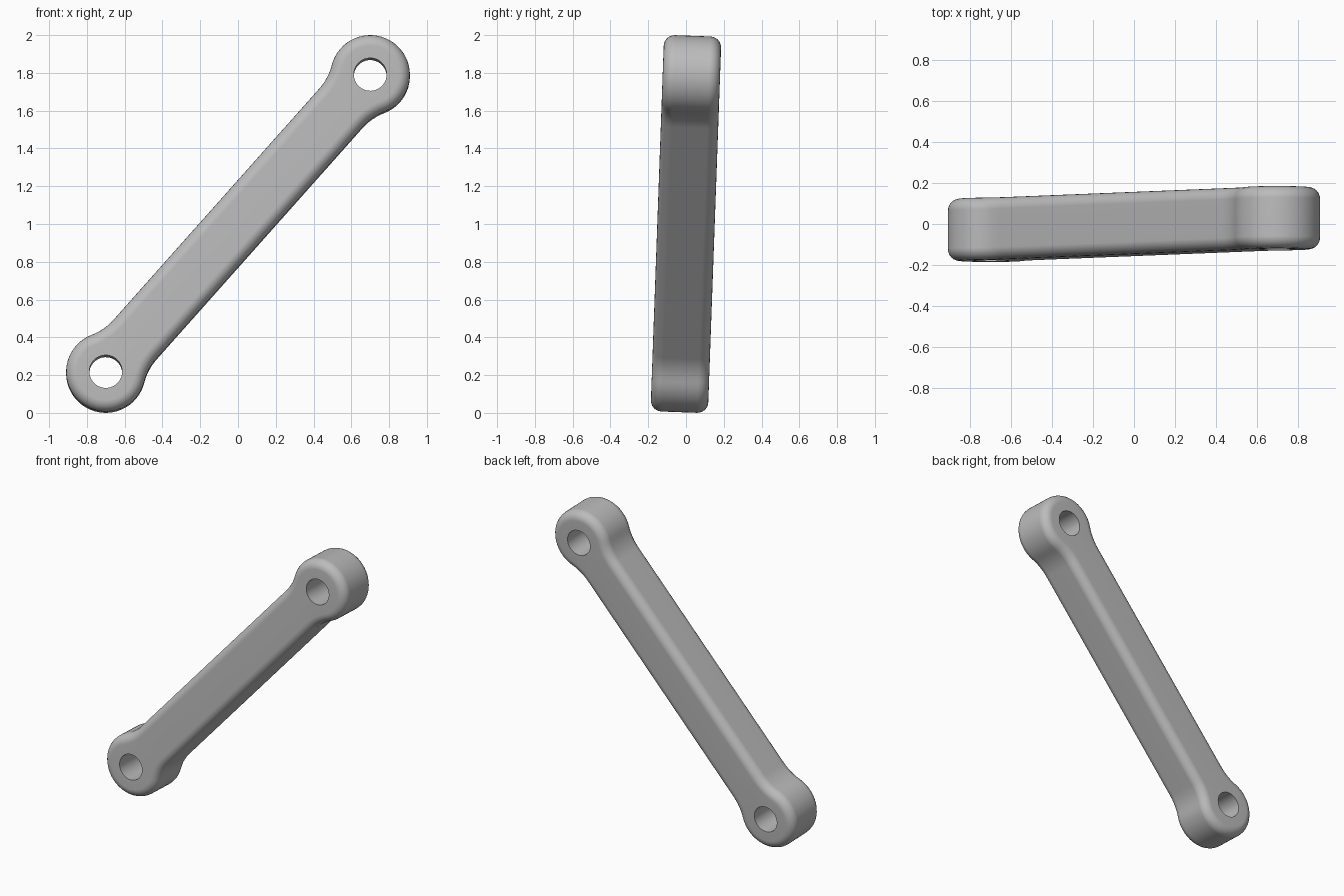
import bpy, bmesh
from math import sin, cos, pi, atan2, sqrt, hypot
from mathutils import Matrix, Vector

if "Cube" in bpy.data.objects:
    bpy.data.objects.remove(bpy.data.objects["Cube"], do_unlink=True)

# Dimensions of the link
END_X, END_Z = 0.70, 0.787
HALF_LENGTH = hypot(END_X, END_Z)
END_R, HOLE_R, HALF_WIDTH = 0.21, 0.087, 0.153
NECK_R, HALF_THICK, ROUND = 0.3, 0.152, 0.058
ROUND_STEPS = 6
TILT = -0.036


def arc(cx, cy, r, a0, a1, steps):
    angles = [a0 + (a1 - a0) * i / steps for i in range(steps + 1)]
    return [(cx + r * cos(a), cy + r * sin(a)) for a in angles]


def outline(inset):
    """Bar with two round ends and concave necks, shrunk by inset."""
    cy = HALF_WIDTH + NECK_R
    d = sqrt((END_R + NECK_R) ** 2 - cy ** 2)
    a = atan2(cy, -d)
    neck_x, neck_r = HALF_LENGTH - d, NECK_R + inset
    half = arc(neck_x, -cy, neck_r, pi / 2, pi - a, 6)
    half += arc(HALF_LENGTH, 0, END_R - inset, -a, a, 36)[1:-1]
    half += arc(neck_x, cy, neck_r, a - pi, -pi / 2, 6)
    return half + [(-x, -y) for x, y in half]


def add_loop(bm, points, height):
    verts = [bm.verts.new((x, y, height)) for x, y in points]
    edges = [bm.edges.new((v, verts[i - 1])) for i, v in enumerate(verts)]
    return verts, edges


def join(bm, lower, upper):
    for i in range(len(lower)):
        bm.faces.new((lower[i - 1], lower[i], upper[i], upper[i - 1]))


bm = bmesh.new()

# Rounded outer wall, as stacked outlines
quarter = [i / ROUND_STEPS * pi / 2 for i in range(ROUND_STEPS + 1)]
top = [(ROUND * (1 - cos(a)), HALF_THICK - ROUND * (1 - sin(a))) for a in quarter]
levels = [(inset, -h) for inset, h in reversed(top)] + top
loops = [add_loop(bm, outline(inset), h) for inset, h in levels]
for (lower, _), (upper, _) in zip(loops, loops[1:]):
    join(bm, lower, upper)

# Through holes at both ends
cap_edges = [list(loops[0][1]), list(loops[-1][1])]
for side in (-1, 1):
    circle = arc(side * HALF_LENGTH, 0, HOLE_R, 0, 2 * pi, 32)[:-1]
    low, low_edges = add_loop(bm, circle, -HALF_THICK)
    high, high_edges = add_loop(bm, circle, HALF_THICK)
    join(bm, low, high)
    cap_edges[0] += low_edges
    cap_edges[1] += high_edges

# Flat front and back
for edges, facing in zip(cap_edges, (-1, 1)):
    bmesh.ops.triangle_fill(bm, edges=edges, use_beauty=True,
                            use_dissolve=False, normal=Vector((0, 0, facing)))
bmesh.ops.recalc_face_normals(bm, faces=bm.faces)

# Stand it on its diagonal, leaning slightly back
s, c = END_X / HALF_LENGTH, END_Z / HALF_LENGTH
diagonal = Matrix(((s, -c, 0, 0), (0, 0, -1, 0), (c, s, 0, 0), (0, 0, 0, 1)))
bm.transform(Matrix.Translation((0, 0, 1)) @ Matrix.Rotation(TILT, 4, "X") @ diagonal)

mesh = bpy.data.meshes.new("link_arm")
bm.to_mesh(mesh)
bm.free()
link = bpy.data.objects.new("link_arm", mesh)
bpy.context.collection.objects.link(link)

# Plain grey
grey = bpy.data.materials.new("grey")
grey.use_nodes = True
colour = (0.5, 0.5, 0.5, 1)
grey.diffuse_color = colour
grey.node_tree.nodes["Principled BSDF"].inputs["Base Color"].default_value = colour
mesh.materials.append(grey)

# Smooth sides with crisp hole rims
bpy.ops.object.select_all(action="DESELECT")
link.select_set(True)
bpy.context.view_layer.objects.active = link
bpy.ops.object.shade_smooth_by_angle(angle=pi / 5)
weighted = link.modifiers.new("even_shading", "WEIGHTED_NORMAL")
weighted.keep_sharp = True
